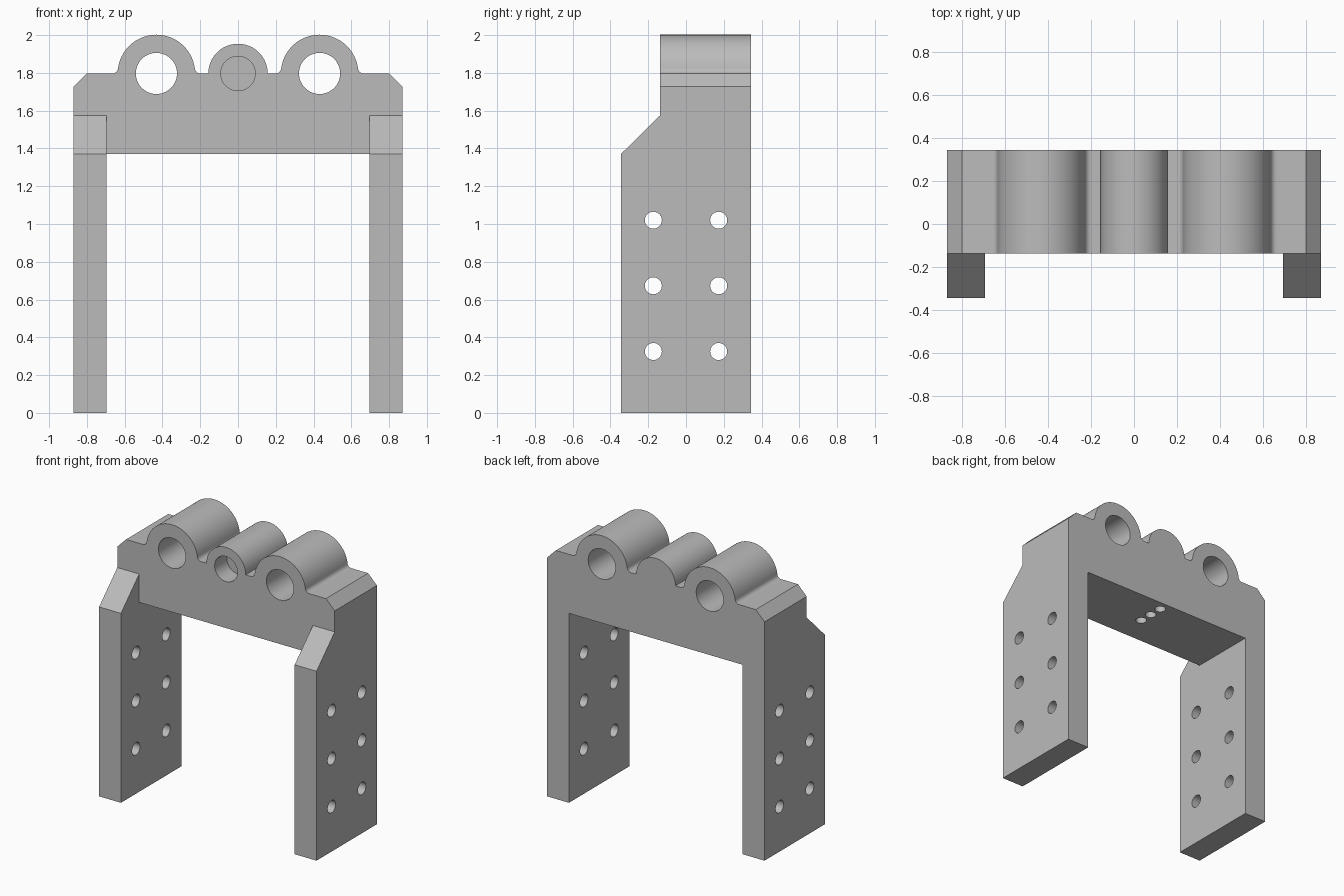
import bpy, bmesh
from math import sin, cos, pi, sqrt, asin
from mathutils import Vector

cube = bpy.data.objects.get("Cube")
if cube:
    bpy.data.objects.remove(cube, do_unlink=True)

grey = bpy.data.materials.new("plain grey")
grey.use_nodes = True
colour = (0.5, 0.5, 0.5, 1)
grey.diffuse_color = colour
grey.node_tree.nodes["Principled BSDF"].inputs["Base Color"].default_value = colour

HALF, INNER = 0.87, 0.695          # outer and inner half widths
FRONT, STEP, BACK = -0.345, -0.137, 0.345
UNDER, DECK = 1.37, 1.797          # underside and top of the bridge
BOSS_X, BOSS_R, FILLET = 0.432, 0.205, 0.03


def arc(cx, cz, r, a0, a1, n):
    return [(cx + r * cos(a0 + (a1 - a0) * i / n),
             cz + r * sin(a0 + (a1 - a0) * i / n)) for i in range(n + 1)]


def prism(name, points, sweep):
    """Close a flat outline and extrude it along a vector."""
    bm = bmesh.new()
    face = bm.faces.new([bm.verts.new(p) for p in points])
    out = bmesh.ops.extrude_face_region(bm, geom=[face])
    moved = [v for v in out["geom"] if isinstance(v, bmesh.types.BMVert)]
    bmesh.ops.translate(bm, verts=moved, vec=Vector(sweep))
    bmesh.ops.recalc_face_normals(bm, faces=bm.faces)
    mesh = bpy.data.meshes.new(name)
    bm.to_mesh(mesh)
    bm.free()
    mesh.materials.append(grey)
    obj = bpy.data.objects.new(name, mesh)
    bpy.context.collection.objects.link(obj)
    return obj


def drill(name, axis, centre, r, length, n=48):
    """Round cutter starting at centre and running along an axis."""
    ring = []
    for u, v in arc(0, 0, r, 0, 2 * pi, n)[:-1]:
        offset = {"x": (0, u, v), "y": (u, 0, v), "z": (u, v, 0)}[axis]
        ring.append(Vector(centre) + Vector(offset))
    sweep = Vector([length if a == axis else 0 for a in "xyz"])
    return prism(name, ring, sweep)


def combine(target, other, operation):
    mod = target.modifiers.new(operation, "BOOLEAN")
    mod.operation, mod.solver, mod.object = operation, "EXACT", other
    bpy.context.view_layer.objects.active = target
    bpy.ops.object.modifier_apply(modifier=mod.name)
    bpy.data.objects.remove(other, do_unlink=True)


# Right half of the frame outline, from the middle boss out and down the leg
reach = sqrt((BOSS_R + FILLET) ** 2 - FILLET ** 2)
lean = asin(FILLET / (BOSS_R + FILLET))
half = arc(0, DECK, 0.157, pi / 2, 0, 18)
half += arc(BOSS_X - reach, DECK + FILLET, FILLET, -pi / 2, -lean, 8)
half += arc(BOSS_X, DECK, BOSS_R, pi - lean, lean, 36)[1:]
half += arc(BOSS_X + reach, DECK + FILLET, FILLET, pi + lean, 3 * pi / 2, 8)[1:]
half += [(0.80, DECK), (HALF, 1.727), (HALF, 0), (INNER, 0), (INNER, UNDER)]
outline = half + [(-x, z) for x, z in reversed(half[1:])]
frame = prism("bracket_frame", [(x, STEP, z) for x, z in outline], (0, BACK - STEP, 0))

# Front part of each leg, with its sloped top
for x in (-HALF, INNER):
    side = [(FRONT, 0), (STEP, 0), (STEP, 1.575), (FRONT, UNDER)]
    leg = prism("leg_front", [(x, y, z) for y, z in side], (HALF - INNER, 0, 0))
    combine(frame, leg, "UNION")

# Through bores in the outer bosses and a blind bore in the middle one
for x in (-BOSS_X, BOSS_X):
    combine(frame, drill("bore", "y", (x, -0.5, DECK), 0.109, 1), "DIFFERENCE")
combine(frame, drill("blind_bore", "y", (0, STEP - 0.1, DECK), 0.091, 0.24), "DIFFERENCE")

# Mounting holes through both legs
for y in (-0.173, 0.173):
    for z in (0.325, 0.673, 1.02):
        combine(frame, drill("leg_hole", "x", (-1, y, z), 0.045, 2, 32), "DIFFERENCE")

# Row of small blind holes under the bridge
for y in (0.075, 0.175, 0.275):
    combine(frame, drill("under_hole", "z", (0, y, UNDER - 0.1), 0.037, 0.35, 32), "DIFFERENCE")

# Merge flat regions, then smooth only the curved ones
bm = bmesh.new()
bm.from_mesh(frame.data)
bmesh.ops.remove_doubles(bm, verts=bm.verts, dist=0.0001)
bmesh.ops.dissolve_limit(bm, angle_limit=0.01, verts=bm.verts, edges=bm.edges)
bm.to_mesh(frame.data)
bm.free()
bpy.ops.object.select_all(action="DESELECT")
frame.select_set(True)
bpy.context.view_layer.objects.active = frame
bpy.ops.object.shade_smooth_by_angle(angle=pi / 6)
